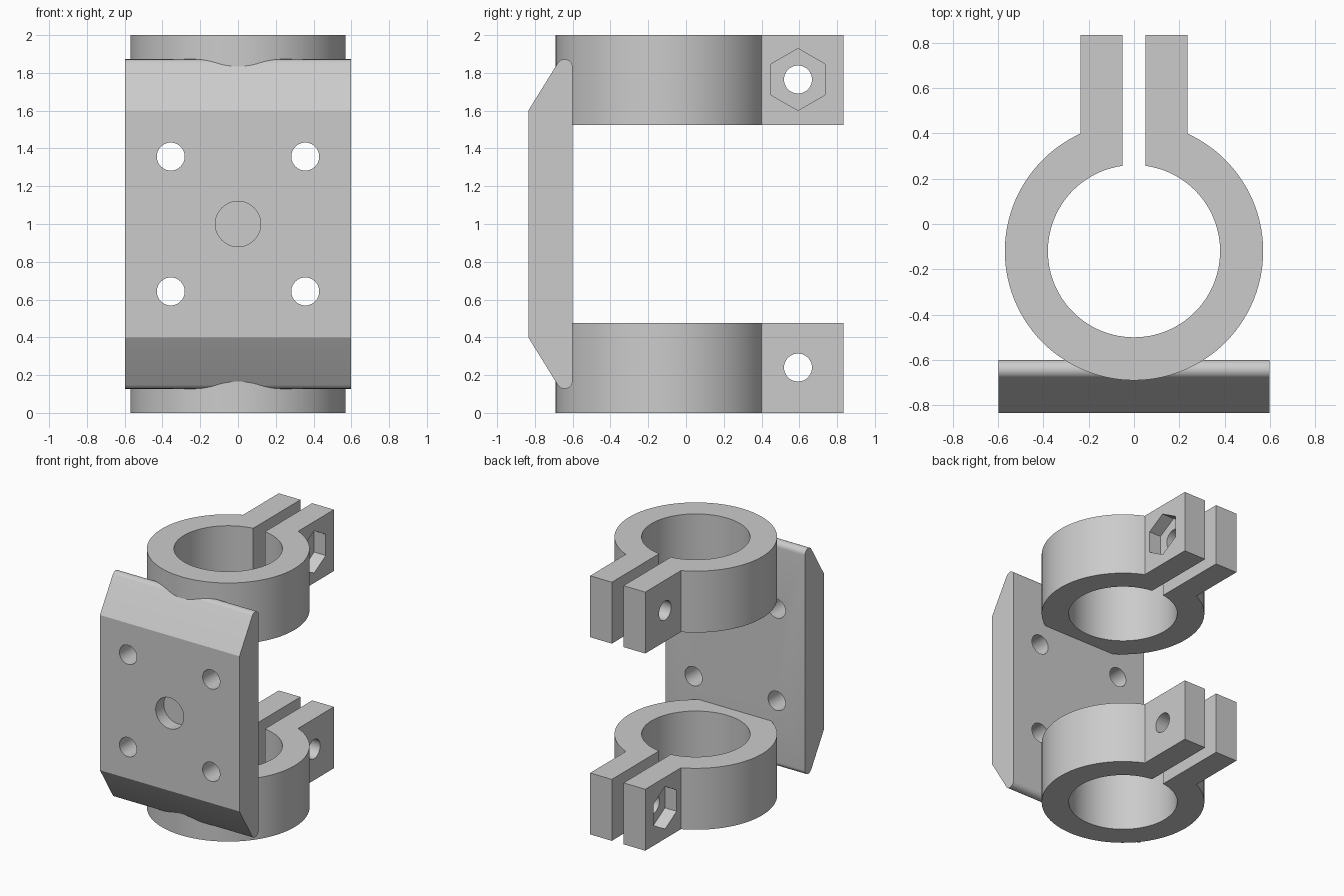
import bpy, bmesh
from math import sin, cos, radians, degrees, asin
from mathutils import Matrix, Vector

cube = bpy.data.objects.get("Cube")
if cube:
    bpy.data.objects.remove(cube, do_unlink=True)

grey = bpy.data.materials.new("light grey")
grey.use_nodes = True
COLOUR = (0.6, 0.6, 0.6, 1)
grey.diffuse_color = COLOUR
grey.node_tree.nodes["Principled BSDF"].inputs["Base Color"].default_value = COLOUR


def arc(centre, radius, start, end, steps):
    """Points on a circular arc, angles in degrees."""
    angles = [radians(start + (end - start) * i / steps) for i in range(steps + 1)]
    return [(centre[0] + radius * cos(a), centre[1] + radius * sin(a)) for a in angles]


def add_object(name, bm):
    bmesh.ops.recalc_face_normals(bm, faces=bm.faces)
    mesh = bpy.data.meshes.new(name)
    bm.to_mesh(mesh)
    bm.free()
    mesh.materials.append(grey)
    obj = bpy.data.objects.new(name, mesh)
    bpy.context.collection.objects.link(obj)
    return obj


def extrude_profile(name, points, offset):
    """Closed outline of 3D points pushed along an offset."""
    bm = bmesh.new()
    face = bm.faces.new([bm.verts.new(p) for p in points])
    result = bmesh.ops.extrude_face_region(bm, geom=[face], use_keep_orig=True)
    moved = [g for g in result["geom"] if isinstance(g, bmesh.types.BMVert)]
    bmesh.ops.translate(bm, verts=moved, vec=Vector(offset))
    return add_object(name, bm)


def rod(centre, radius, length, axis, sides=40):
    """Cutter along the x or y axis."""
    turn = Matrix.Rotation(radians(90), 4, "Y" if axis == "x" else "X")
    bm = bmesh.new()
    bmesh.ops.create_cone(bm, cap_ends=True, segments=sides, radius1=radius,
                          radius2=radius, depth=length,
                          matrix=Matrix.Translation(centre) @ turn)
    obj = add_object("cutter", bm)
    obj.hide_render = True
    return obj


def cut(obj, cutters):
    bpy.context.view_layer.objects.active = obj
    for cutter in cutters:
        mod = obj.modifiers.new("hole", "BOOLEAN")
        mod.operation, mod.solver, mod.object = "DIFFERENCE", "EXACT", cutter
        bpy.ops.object.modifier_apply(modifier=mod.name)
        bpy.data.objects.remove(cutter, do_unlink=True)


def smooth(obj):
    bpy.ops.object.select_all(action="DESELECT")
    obj.select_set(True)
    bpy.context.view_layer.objects.active = obj
    bpy.ops.object.shade_smooth_by_angle(angle=radians(25))


HOLE = 0.074

# Mounting plate: chamfered front with rounded ends, mirrored top to bottom
upper = [(-0.6, 1.83)] + arc((-0.6425, 1.83), 0.0425, 0, 148, 12)[1:] + [(-0.835, 1.6)]
lower = [(y, 2 - z) for y, z in reversed(upper)]
plate = extrude_profile("mounting_plate", [(-0.597, y, z) for y, z in upper + lower],
                        (1.194, 0, 0))
screw_holes = [rod((sx * 0.356, -0.7, 1 + sz * 0.357), HOLE, 0.6, "y")
               for sx in (-1, 1) for sz in (-1, 1)]
recess = rod((0, -0.835, 1), 0.12, 0.2, "y", 48)
cut(plate, screw_holes + [recess])
smooth(plate)

# Split ring clamps with two ears; the nut pocket is on opposite sides
CENTRE, OUTER, INNER = (0, -0.12), 0.57, 0.38
EAR, SLOT, BACK = 0.236, 0.05, 0.835
outer_start = 90 - degrees(asin(EAR / OUTER))
inner_start = 90 - degrees(asin(SLOT / INNER))
outline = (arc(CENTRE, OUTER, outer_start, outer_start - 2 * outer_start - 180, 96)
           + [(-EAR, BACK), (-SLOT, BACK)]
           + arc(CENTRE, INNER, -180 - inner_start, inner_start, 96)
           + [(SLOT, BACK), (EAR, BACK)])
for name, base, bolt_z, side in (("lower_clamp", 0, 0.24, -1), ("upper_clamp", 1.525, 1.765, 1)):
    clamp = extrude_profile(name, [(x, y, base) for x, y in outline], (0, 0, 0.475))
    bolt_hole = rod((0, 0.593, bolt_z), HOLE, 1, "x")
    nut_pocket = rod((side * EAR, 0.593, bolt_z), 0.164, 0.2, "x", 6)
    # Put a hexagon corner at the top
    corner = max(v.co.z for v in nut_pocket.data.vertices) - bolt_z
    if corner < 0.16:
        pivot = Vector((0, 0.593, bolt_z))
        nut_pocket.data.transform(Matrix.Translation(pivot)
                                  @ Matrix.Rotation(radians(30), 4, "X")
                                  @ Matrix.Translation(-pivot))
    cut(clamp, [bolt_hole, nut_pocket])
    smooth(clamp)
